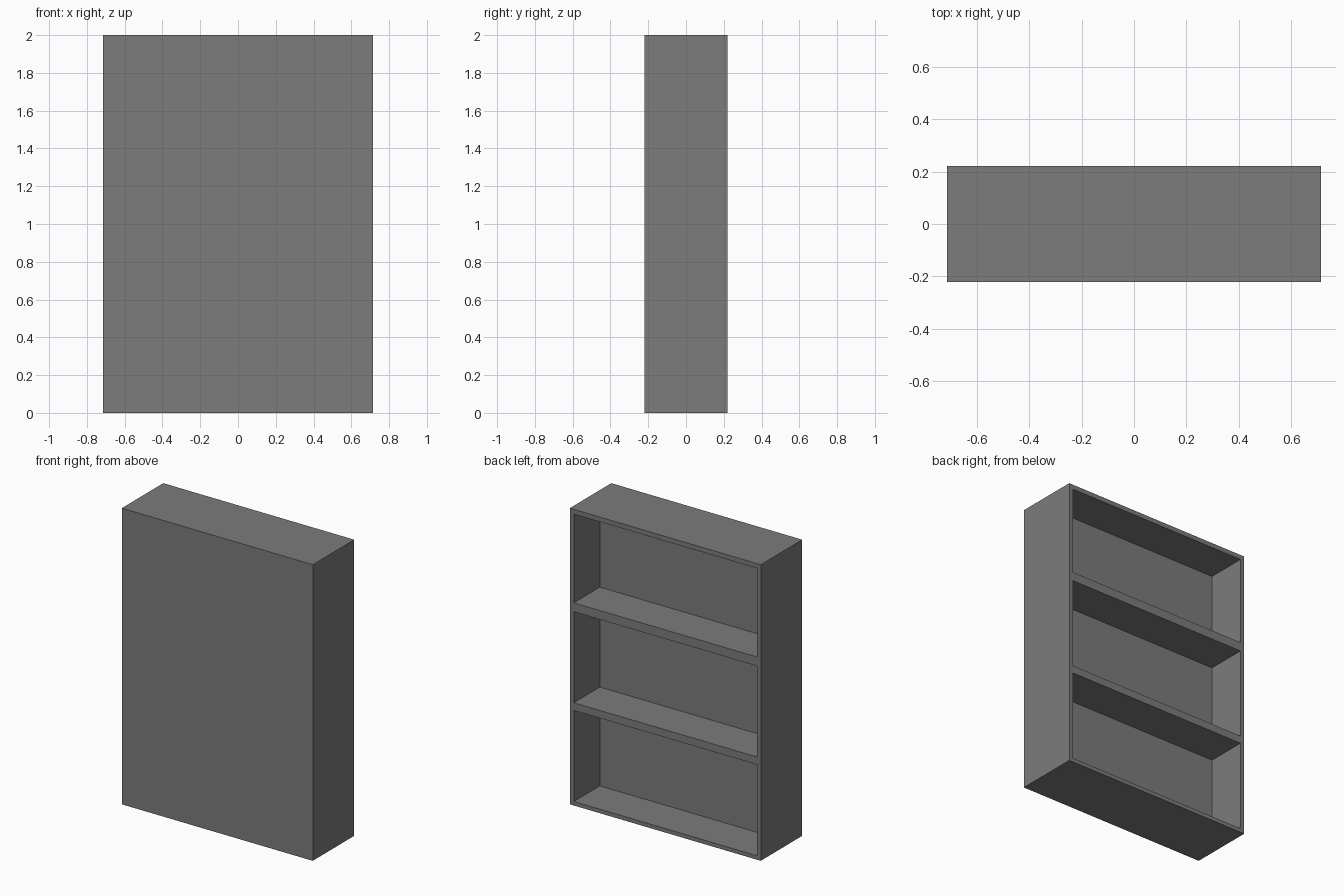
import bpy, bmesh
from mathutils import Vector

cube = bpy.data.objects.get("Cube")
if cube:
    bpy.data.objects.remove(cube, do_unlink=True)

WIDTH, DEPTH, HEIGHT = 1.427, 0.442, 2.0
SIDE = 0.03            # side board thickness
RECESS = 0.277         # depth of each compartment
BAYS = [(0.027, 0.642), (0.694, 1.308), (1.369, 1.968)]  # floor and ceiling heights

# One matt grey for the whole case
grey = bpy.data.materials.new("matt grey")
grey.use_nodes = True
colour = (0.2, 0.2, 0.2, 1)
grey.diffuse_color = colour
bsdf = next(n for n in grey.node_tree.nodes if n.type == 'BSDF_PRINCIPLED')
bsdf.inputs["Base Color"].default_value = colour

# Solid case block standing on the ground
bm = bmesh.new()
bmesh.ops.create_cube(bm, size=1)
bmesh.ops.scale(bm, vec=(WIDTH, DEPTH, HEIGHT), verts=bm.verts)
bmesh.ops.translate(bm, vec=(0, 0, HEIGHT / 2), verts=bm.verts)


def cut(point, normal):
    bmesh.ops.bisect_plane(bm, geom=bm.verts[:] + bm.edges[:] + bm.faces[:],
                           plane_co=point, plane_no=normal)


# Score the block along the side boards and shelf edges
inner = WIDTH / 2 - SIDE
for x in (-inner, inner):
    cut((x, 0, 0), (1, 0, 0))
for bay in BAYS:
    for z in bay:
        cut((0, 0, z), (0, 0, 1))


def is_opening(face):
    c = face.calc_center_median()
    return (face.normal.y > 0.9 and abs(c.x) < inner
            and any(low < c.z < high for low, high in BAYS))


# Push the three open compartments inwards
bm.normal_update()
for face in [f for f in bm.faces if is_opening(f)]:
    result = bmesh.ops.extrude_face_region(bm, geom=[face])
    moved = [v for v in result["geom"] if isinstance(v, bmesh.types.BMVert)]
    bmesh.ops.translate(bm, vec=Vector((0, -RECESS, 0)), verts=moved)
    if face.is_valid:
        bm.faces.remove(face)

# Tidy away the score lines on the flat outer faces
bmesh.ops.recalc_face_normals(bm, faces=bm.faces)
bmesh.ops.dissolve_limit(bm, angle_limit=0.01, verts=bm.verts, edges=bm.edges)

mesh = bpy.data.meshes.new("bookcase")
bm.to_mesh(mesh)
bm.free()
mesh.materials.append(grey)
bpy.context.collection.objects.link(bpy.data.objects.new("bookcase", mesh))
